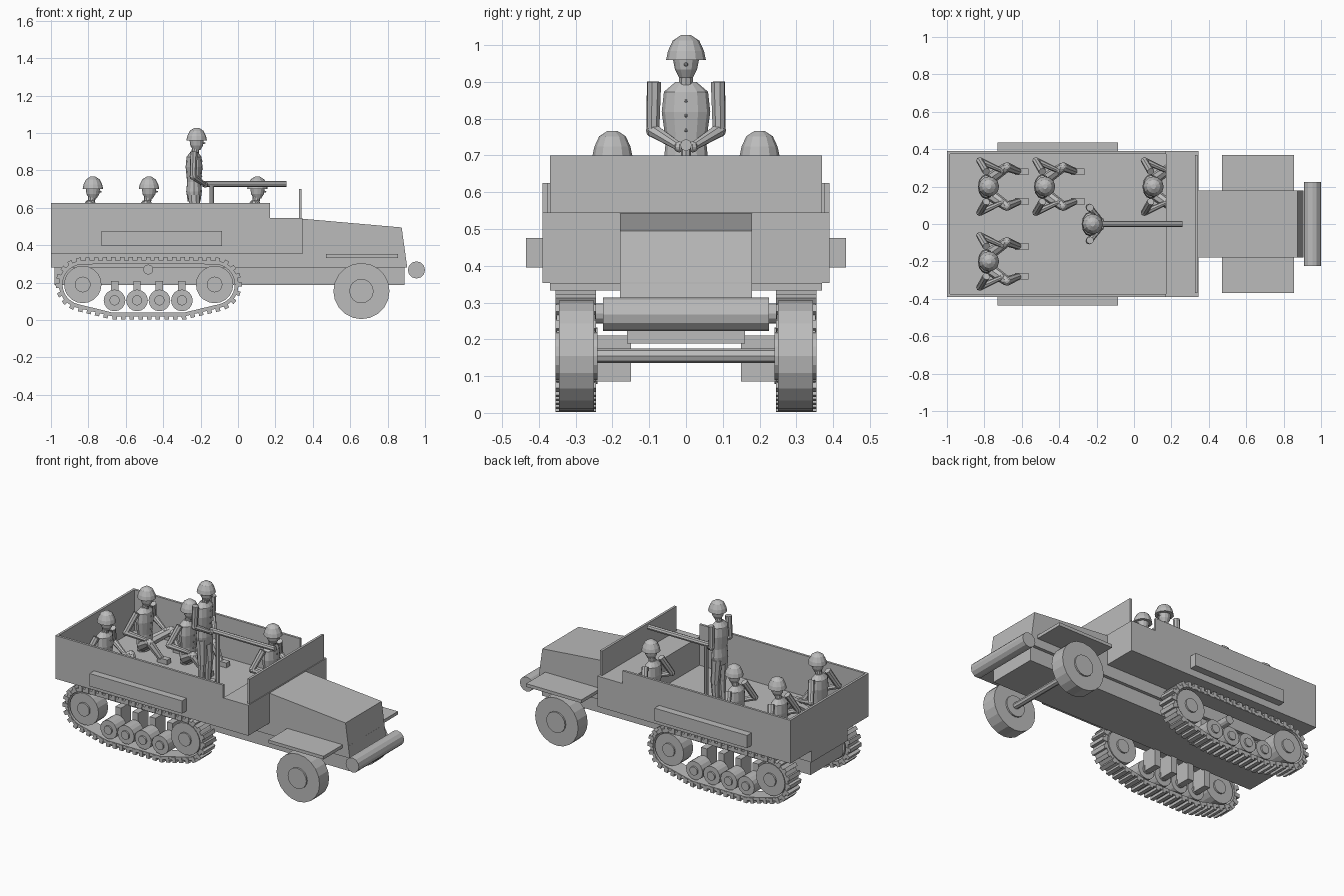
import bpy, bmesh
from math import pi, cos, sin
from mathutils import Vector, Matrix, geometry

if "Cube" in bpy.data.objects:
    bpy.data.objects.remove(bpy.data.objects["Cube"], do_unlink=True)

grey = bpy.data.materials.new("plain_grey")
grey.use_nodes = True
colour = (0.5, 0.5, 0.5, 1)
grey.diffuse_color = colour
grey.node_tree.nodes["Principled BSDF"].inputs["Base Color"].default_value = colour


def finish(name, bm):
    bmesh.ops.recalc_face_normals(bm, faces=bm.faces)
    mesh = bpy.data.meshes.new(name)
    bm.to_mesh(mesh)
    bm.free()
    mesh.materials.append(grey)
    obj = bpy.data.objects.new(name, mesh)
    bpy.context.collection.objects.link(obj)
    return obj


def add_box(bm, centre, size, turn=Matrix()):
    mat = Matrix.Translation(centre) @ turn @ Matrix.Diagonal((*size, 1))
    bmesh.ops.create_cube(bm, size=1, matrix=mat)


def box(name, x, y, z):
    bm = bmesh.new()
    spans = (x, y, z)
    add_box(bm, [(a + b) / 2 for a, b in spans], [abs(b - a) for a, b in spans])
    return finish(name, bm)


def add_rod(bm, start, end, r1, r2=None, sides=8):
    a, b = Vector(start), Vector(end)
    turn = (b - a).to_track_quat('Z', 'Y').to_matrix().to_4x4()
    bmesh.ops.create_cone(bm, cap_ends=True, segments=sides, radius1=r1,
                          radius2=r1 if r2 is None else r2, depth=(b - a).length,
                          matrix=Matrix.Translation((a + b) / 2) @ turn)


def rod(name, start, end, r1, r2=None, sides=8):
    bm = bmesh.new()
    add_rod(bm, start, end, r1, r2, sides)
    return finish(name, bm)


def prism(name, profile, y0, y1):
    """Extrude an x-z outline along y."""
    bm = bmesh.new()
    face = bm.faces.new([bm.verts.new((x, y0, z)) for x, z in profile])
    moved = bmesh.ops.extrude_face_region(bm, geom=[face])["geom"]
    bmesh.ops.translate(bm, vec=(0, y1 - y0, 0),
                        verts=[v for v in moved if isinstance(v, bmesh.types.BMVert)])
    return finish(name, bm)


def stack(name, origin, rings, sides=12):
    """Oval rings (z, x radius, y radius) joined into a closed form."""
    bm = bmesh.new()
    loops = []
    for z, rx, ry in rings:
        loops.append([bm.verts.new(Vector(origin) + Vector((
            rx * cos(2 * pi * i / sides), ry * sin(2 * pi * i / sides), z)))
            for i in range(sides)])
    for low, high in zip(loops, loops[1:]):
        for i in range(sides):
            j = (i + 1) % sides
            bm.faces.new((low[i], low[j], high[j], high[i]))
    bm.faces.new(loops[0])
    bm.faces.new(loops[-1])
    return finish(name, bm)


# Open troop body, dash block and windscreen
box("body_floor", (-1, 0.17), (-0.39, 0.39), (0.353, 0.368))
box("rear_wall", (-1, -0.985), (-0.39, 0.39), (0.353, 0.625))
box("dash_block", (0.17, 0.345), (-0.39, 0.39), (0.353, 0.545))
box("windscreen_plate", (0.325, 0.34), (-0.37, 0.37), (0.54, 0.7))

# Chassis, engine hood and front roller
box("upper_frame", (-1, 0.895), (-0.18, 0.18), (0.28, 0.355))
box("lower_frame", (-0.98, 0.89), (-0.16, 0.16), (0.188, 0.282))
prism("engine_hood", [(0.34, 0.28), (0.905, 0.28), (0.875, 0.495), (0.34, 0.542)], -0.18, 0.18)
rod("front_roller", (0.954, -0.225, 0.268), (0.954, 0.225, 0.268), 0.046, sides=12)
rod("front_axle", (0.66, -0.27, 0.155), (0.66, 0.27, 0.155), 0.02)

ROAD_X = [-0.66, -0.54, -0.42, -0.30]
SPROCKET_X = [-0.83, -0.125]


def wheel(name, x, z, side, radius, hub, sides):
    rod(name, (x, side * 0.25, z), (x, side * 0.345, z), radius, sides=sides)
    rod(name + "_hub", (x, side * 0.24, z), (x, side * 0.355, z), hub, sides=16)


def track(name, side):
    """Belt wrapped round the wheels, with cleats spaced along it."""
    circles = [(x, 0.19, 0.1) for x in SPROCKET_X] + [(x, 0.105, 0.058) for x in ROAD_X]
    circles.append((-0.48, 0.27, 0.022))
    points, normals = [], []
    for cx, cz, r in circles:
        for i in range(32):
            n = Vector((cos(i * pi / 16), sin(i * pi / 16)))
            points.append(Vector((cx, cz)) + n * r)
            normals.append(n)
    hull = geometry.convex_hull_2d(points)
    inner = [points[i] + normals[i] * 0.008 for i in hull]
    outer = [points[i] + normals[i] * 0.028 for i in hull]
    y0, y1 = side * 0.248, side * 0.352
    bm = bmesh.new()
    loops = [[bm.verts.new((p.x, y, p.y)) for p in path]
             for path, y in ((inner, y0), (outer, y0), (outer, y1), (inner, y1))]
    count = len(hull)
    for k in range(4):
        a, b = loops[k], loops[(k + 1) % 4]
        for i in range(count):
            j = (i + 1) % count
            bm.faces.new((a[i], a[j], b[j], b[i]))
    finish(name + "_belt", bm)

    # Cleats at even distances
    bm = bmesh.new()
    lengths = [(outer[(i + 1) % count] - outer[i]).length for i in range(count)]
    step = sum(lengths) / 48
    travelled, target = 0, 0
    for i in range(count):
        a, b = outer[i], outer[(i + 1) % count]
        heading = (b - a).normalized()
        while target < travelled + lengths[i] - 1e-6:
            p = a + heading * (target - travelled)
            along = Vector((heading.x, 0, heading.y))
            across = Vector((0, 1, 0))
            turn = Matrix((along, across, along.cross(across))).transposed().to_4x4()
            add_box(bm, (p.x, side * 0.3, p.y), (0.024, 0.11, 0.034), turn)
            target += step
        travelled += lengths[i]
    finish(name + "_cleats", bm)


# Mirrored side parts: walls, stowage, mudguards, wheels and tracks
for side, tag in ((-1, "right"), (1, "left")):
    box(tag + "_side_wall", (-1, 0.17), (side * 0.375, side * 0.39), (0.353, 0.625))
    box(tag + "_stowage_box", (-0.73, -0.085), (side * 0.385, side * 0.435), (0.395, 0.475))
    box(tag + "_mudguard", (0.47, 0.855), (side * 0.17, side * 0.37), (0.333, 0.353))
    wheel(tag + "_front_wheel", 0.66, 0.155, side, 0.15, 0.065, 20)
    for x in SPROCKET_X:
        wheel(tag + "_sprocket", x, 0.19, side, 0.1, 0.042, 20)
    for x in ROAD_X:
        wheel(tag + "_road_wheel", x, 0.105, side, 0.058, 0.027, 16)
        box(tag + "_wheel_bracket", (x - 0.02, x + 0.02), (side * 0.15, side * 0.25), (0.085, 0.21))
    rod(tag + "_return_roller", (-0.48, side * 0.15, 0.27), (-0.48, side * 0.26, 0.27), 0.027, sides=12)
    track(tag + "_track", side)

# Gun on its post
rod("gun_barrel", (-0.19, 0, 0.728), (0.26, 0, 0.728), 0.016)
rod("gun_post", (-0.14, 0, 0.365), (-0.14, 0, 0.72), 0.013)


def figure(name, x, y, hip, standing):
    base = Vector((x, y, hip))
    stack(name + "_torso", base, [(-0.005, 0.034, 0.054), (0.05, 0.042, 0.06), (0.1, 0.037, 0.055),
                                  (0.18, 0.045, 0.066), (0.235, 0.04, 0.06), (0.262, 0.018, 0.028)])
    rod(name + "_neck", base + Vector((0.005, 0, 0.25)), base + Vector((0.01, 0, 0.29)), 0.02, sides=10)
    head = base + Vector((0.014, 0, 0))
    stack(name + "_head", head, [(0.272, 0.02, 0.018), (0.295, 0.034, 0.03),
                                 (0.325, 0.038, 0.036), (0.36, 0.036, 0.034)])
    stack(name + "_helmet", head, [(0.322, 0.055, 0.054), (0.346, 0.05, 0.049),
                                   (0.374, 0.036, 0.036), (0.389, 0.013, 0.013)])
    bm = bmesh.new()
    add_rod(bm, head + Vector((0.03, 0, 0.31)), head + Vector((0.047, 0, 0.308)), 0.007, 0.003)
    finish(name + "_nose", bm)
    bm = bmesh.new()
    for z, reach in ((0.09, 0.038), (0.13, 0.04), (0.17, 0.044), (0.21, 0.042)):
        bmesh.ops.create_icosphere(bm, subdivisions=1, radius=0.005,
                                   matrix=Matrix.Translation(base + Vector((reach, 0, z))))
    finish(name + "_buttons", bm)
    if standing:
        arm = [(0, 0.087, 0.262), (-0.005, 0.09, 0.13), (0.06, 0.018, 0.085)]
        leg = [(0, 0.03, 0.03), (0.008, 0.034, -0.12), (0, 0.036, -0.26)]
        sole = -0.272
    else:
        arm = [(0, 0.08, 0.25), (-0.035, 0.138, 0.14), (0.085, 0.085, 0.1)]
        leg = [(0.01, 0.035, 0.03), (0.11, 0.105, 0.1), (0.175, 0.08, 0.005)]
        sole = -0.01
    for side, tag in ((-1, "_right"), (1, "_left")):
        shoulder, elbow, hand, thigh, knee, ankle = [
            base + Vector((px, py * side, pz)) for px, py, pz in arm + leg]
        rod(name + tag + "_upper_arm", shoulder, elbow, 0.02, 0.018)
        rod(name + tag + "_forearm", elbow, hand, 0.019, 0.012)
        bm = bmesh.new()
        for centre, r in ((elbow, 0.019), (hand, 0.015), (knee, 0.025)):
            bmesh.ops.create_uvsphere(bm, u_segments=8, v_segments=6, radius=r,
                                      matrix=Matrix.Translation(centre))
        finish(name + tag + "_joints_and_hand", bm)
        rod(name + tag + "_thigh", thigh, knee, 0.033, 0.026)
        rod(name + tag + "_shin", knee, ankle, 0.025, 0.018)
        box(name + tag + "_boot", (ankle.x - 0.022, ankle.x + 0.05),
            (ankle.y - 0.018, ankle.y + 0.018), (hip + sole, hip + sole + 0.03))


# Crew: a standing gunner, a driver and three seated passengers
figure("gunner", -0.235, 0, 0.638, True)
figure("driver", 0.09, 0.2, 0.378, False)
for i, (x, y) in enumerate(((-0.79, 0.2), (-0.49, 0.2), (-0.79, -0.2))):
    figure("passenger_%d" % (i + 1), x, y, 0.378, False)
